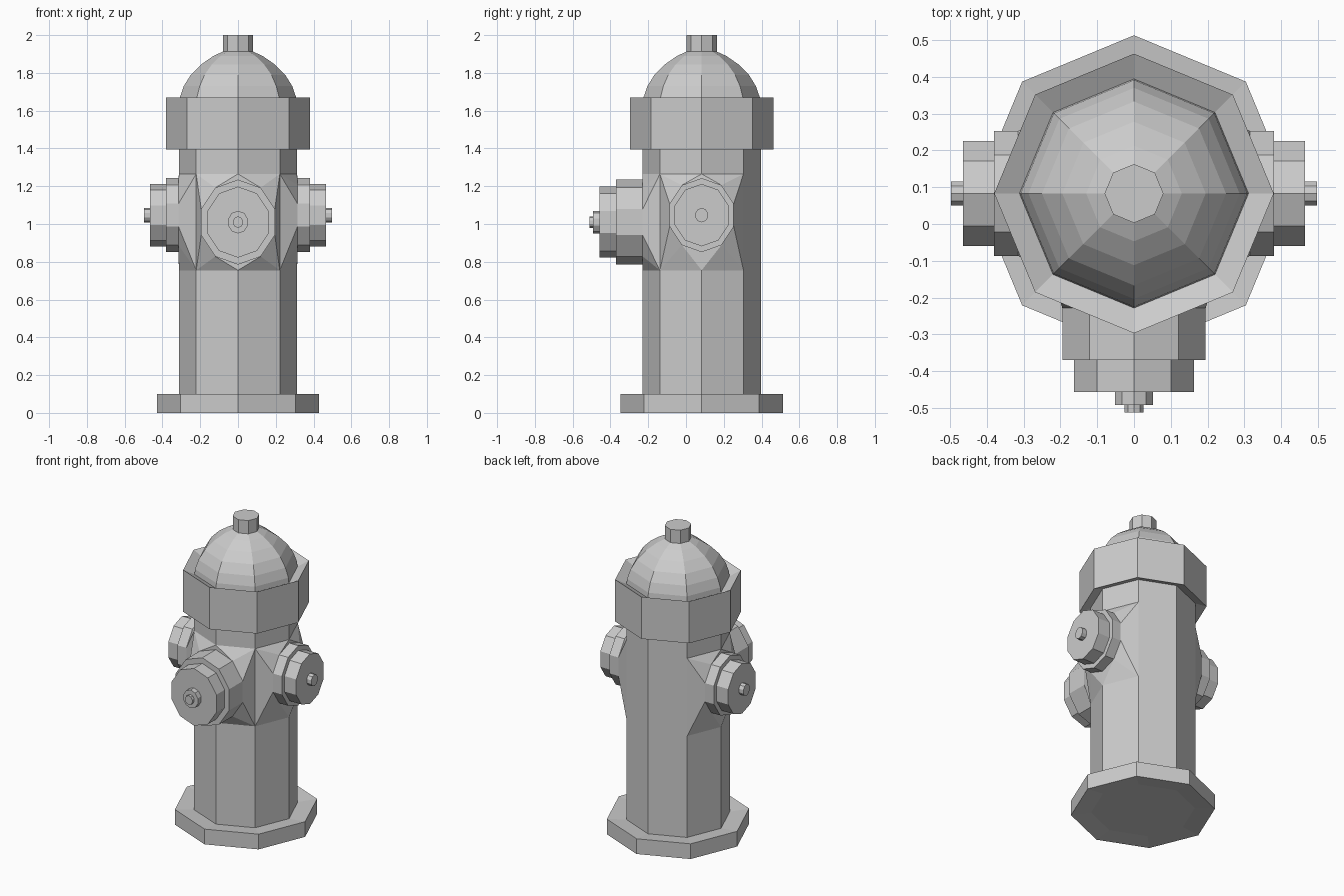
import bpy, bmesh
from math import cos, sin, pi
from mathutils import Vector, Matrix

if "Cube" in bpy.data.objects:
    bpy.data.objects.remove(bpy.data.objects["Cube"])

CY = 0.083  # y of the hydrant's vertical axis


def finish(bm, name):
    bmesh.ops.recalc_face_normals(bm, faces=bm.faces)
    me = bpy.data.meshes.new(name)
    bm.to_mesh(me)
    bm.free()
    ob = bpy.data.objects.new(name, me)
    bpy.context.collection.objects.link(ob)
    return ob


def lathe(name, profile, sides, mat):
    """Spin (radius, height) points into a flat-faced solid."""
    bm = bmesh.new()
    rings = []
    for r, h in profile:
        rings.append([bm.verts.new(mat @ Vector((r * cos(2 * pi * i / sides),
                                                 r * sin(2 * pi * i / sides), h)))
                      for i in range(sides)])
    for a, b in zip(rings, rings[1:]):
        for i in range(sides):
            j = (i + 1) % sides
            bm.faces.new((a[i], a[j], b[j], b[i]))
    bm.faces.new(rings[0])
    bm.faces.new(rings[-1])
    return finish(bm, name)


axis = Matrix.Translation((0, CY, 0))

# Foot flange, barrel, collar, bonnet and top nut
lathe("base_flange", [(0.31, 0.012), (0.43, 0), (0.43, 0.10), (0.31, 0.088)], 8, axis)
lathe("barrel", [(0.313, 0.05), (0.313, 1.50)], 8, axis)
lathe("collar", [(0.31, 1.42), (0.38, 1.395), (0.38, 1.67), (0.31, 1.635)], 8, axis)
lathe("bonnet", [(0.315, 1.60), (0.308, 1.67), (0.287, 1.73), (0.25, 1.79),
                 (0.195, 1.845), (0.13, 1.89), (0.075, 1.915)], 8, axis)
lathe("top_nut", [(0.08, 1.91), (0.08, 2.0)], 8, axis)


def nozzle(name, angle, z, profile, flare_r, flare_d):
    # local x -> up, local y -> sideways (slightly narrowed), local z -> outward
    out = Vector((cos(angle), sin(angle), 0))
    side = Vector((-sin(angle), cos(angle), 0)) * 0.91
    mat = Matrix.Identity(4)
    for c, v in enumerate((Vector((0, 0, 1)), side, out, Vector((0, CY, z)))):
        for r in range(3):
            mat[r][c] = v[r]
    lathe(name, profile, 10, mat)

    # Faceted flare blending the nozzle into two barrel faces
    bm = bmesh.new()
    for h in (0.755, 1.265):
        for d in (-pi / 4, 0, pi / 4):
            a = angle + d
            bm.verts.new((0.313 * cos(a), CY + 0.313 * sin(a), h))
    for i in range(10):
        t = 2 * pi * i / 10
        bm.verts.new(mat @ Vector((flare_r * cos(t), flare_r * sin(t), flare_d)))
    bmesh.ops.convex_hull(bm, input=bm.verts)
    finish(bm, name + "_flare")


# Large front outlet with stepped cap and nut
nozzle("front_outlet", -pi / 2, 1.01,
       [(0.225, 0.25), (0.225, 0.453), (0.188, 0.453), (0.188, 0.54), (0.06, 0.54),
        (0.06, 0.575), (0.03, 0.575), (0.03, 0.595)], 0.225, 0.312)

# Pair of smaller side outlets
for label, ang in (("right", 0), ("left", pi)):
    nozzle(label + "_outlet", ang, 1.047,
           [(0.196, 0.25), (0.196, 0.38), (0.165, 0.38), (0.165, 0.465),
            (0.038, 0.465), (0.038, 0.498)], 0.196, 0.315)
